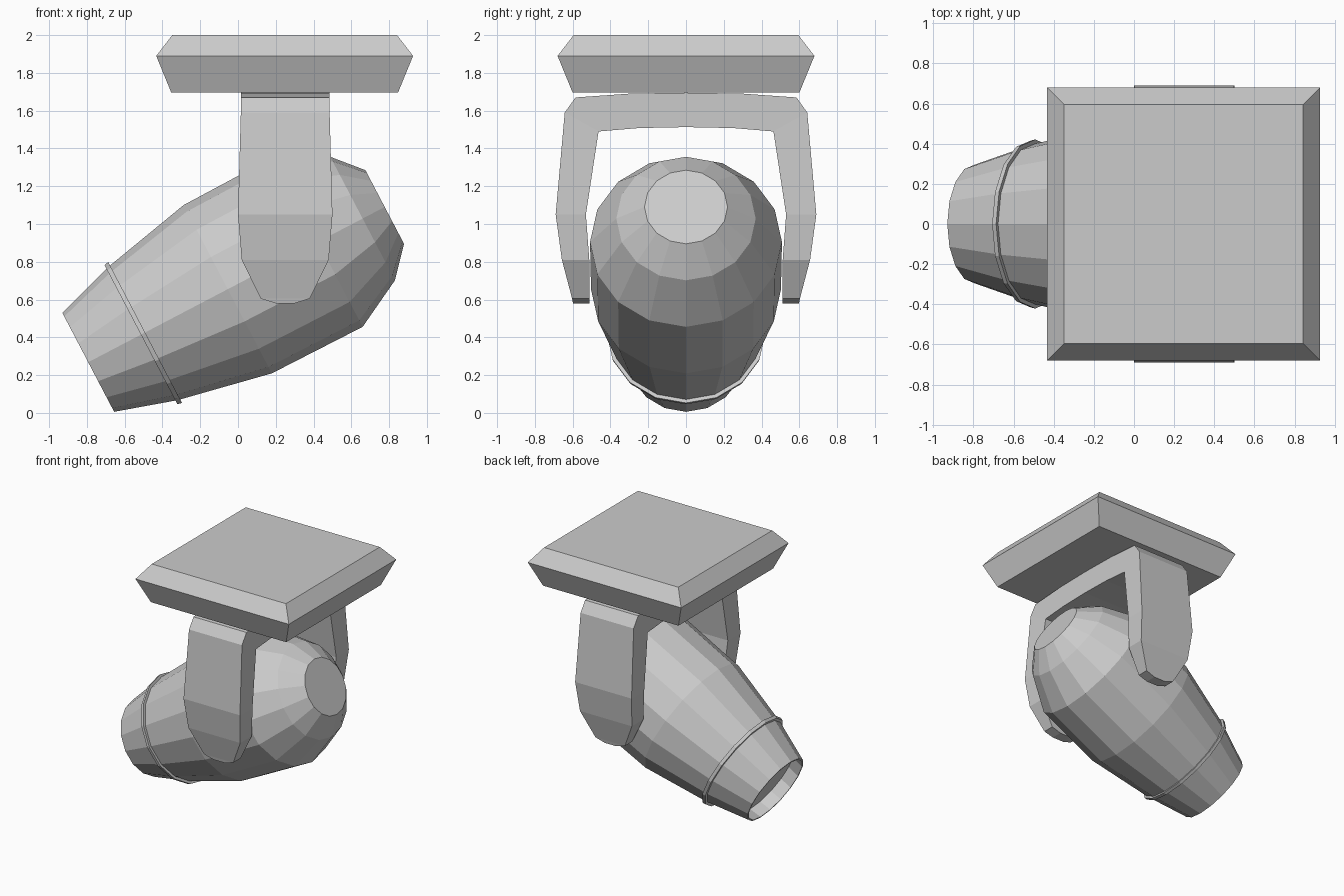
import bpy, bmesh
from math import sin, cos, pi
from mathutils import Vector

if "Cube" in bpy.data.objects:
    bpy.data.objects.remove(bpy.data.objects["Cube"])

ORIGIN = Vector((-0.793, 0, 0.268))          # centre of the lamp mouth
AXIS = Vector((0.886, 0, 0.464)).normalized()  # mouth to rear of the head
UP = Vector((-AXIS.z, 0, AXIS.x))
SIDE = Vector((0, 1, 0))


def loft(name, rings, cap=True, closed=False):
    """Skin a list of equal-length vertex rings."""
    bm = bmesh.new()
    loops = [[bm.verts.new(p) for p in ring] for ring in rings]
    n = len(loops[0])
    pairs = list(zip(loops, loops[1:]))
    if closed:
        pairs.append((loops[-1], loops[0]))
    for a, b in pairs:
        for i in range(n):
            j = (i + 1) % n
            bm.faces.new((a[i], a[j], b[j], b[i]))
    if cap and not closed:
        bm.faces.new(loops[0])
        bm.faces.new(loops[-1])
    bmesh.ops.remove_doubles(bm, verts=bm.verts, dist=0.0005)
    bmesh.ops.recalc_face_normals(bm, faces=bm.faces)
    mesh = bpy.data.meshes.new(name)
    bm.to_mesh(mesh)
    bm.free()
    obj = bpy.data.objects.new(name, mesh)
    bpy.context.collection.objects.link(obj)
    return obj


def lathe(name, profile, closed=False, sides=16):
    """Revolve (distance along axis, radius) points around the tilted axis."""
    rings = []
    for t, r in profile:
        rings.append([ORIGIN + AXIS * t + (UP * cos(2 * pi * k / sides) + SIDE * sin(2 * pi * k / sides)) * r
                      for k in range(sides)])
    return loft(name, rings, closed=closed)


# Ceiling plate: square with bevelled upper and lower edges
def square(half, z):
    return [(0.247 + sx * half, sy * half, z) for sx, sy in ((-1, -1), (1, -1), (1, 1), (-1, 1))]


loft("ceiling_plate", [square(0.6, 1.695), square(0.68, 1.89), square(0.595, 2.0)])

# Yoke: stations of outer (y, z), inner (y, z) and half width, mirrored in y
half = [
    ((0.30, 1.69), (0.25, 1.508), 0.235),
    ((0.585, 1.67), (0.463, 1.49), 0.235),
    ((0.642, 1.59), (0.463, 1.49), 0.235),
    ((0.69, 1.05), (0.53, 1.05), 0.25),
    ((0.657, 0.81), (0.512, 0.81), 0.23),
    ((0.603, 0.605), (0.51, 0.605), 0.13),
    ((0.598, 0.58), (0.51, 0.58), 0.05),
]
stations = [(o, i, w, -1) for o, i, w in reversed(half)]
stations.append(((0, 1.695), (0, 1.513), 0.235, 1))
stations += [(o, i, w, 1) for o, i, w in half]
cx = 0.25
loft("yoke", [[(cx - w, s * o[0], o[1]), (cx + w, s * o[0], o[1]),
               (cx + w, s * i[0], i[1]), (cx - w, s * i[0], i[1])] for o, i, w, s in stations])

# Lamp head: recessed mouth, tapering barrel and domed rear
lathe("lamp_head", [(0.10, 0.295), (0.0, 0.285), (0.0, 0.296), (0.325, 0.397), (0.834, 0.503),
                    (1.374, 0.508), (1.64, 0.369), (1.772, 0.22)])

# Thin band around the barrel
lathe("barrel_band", [(0.315, 0.385), (0.315, 0.416), (0.34, 0.421), (0.34, 0.39)], closed=True)
